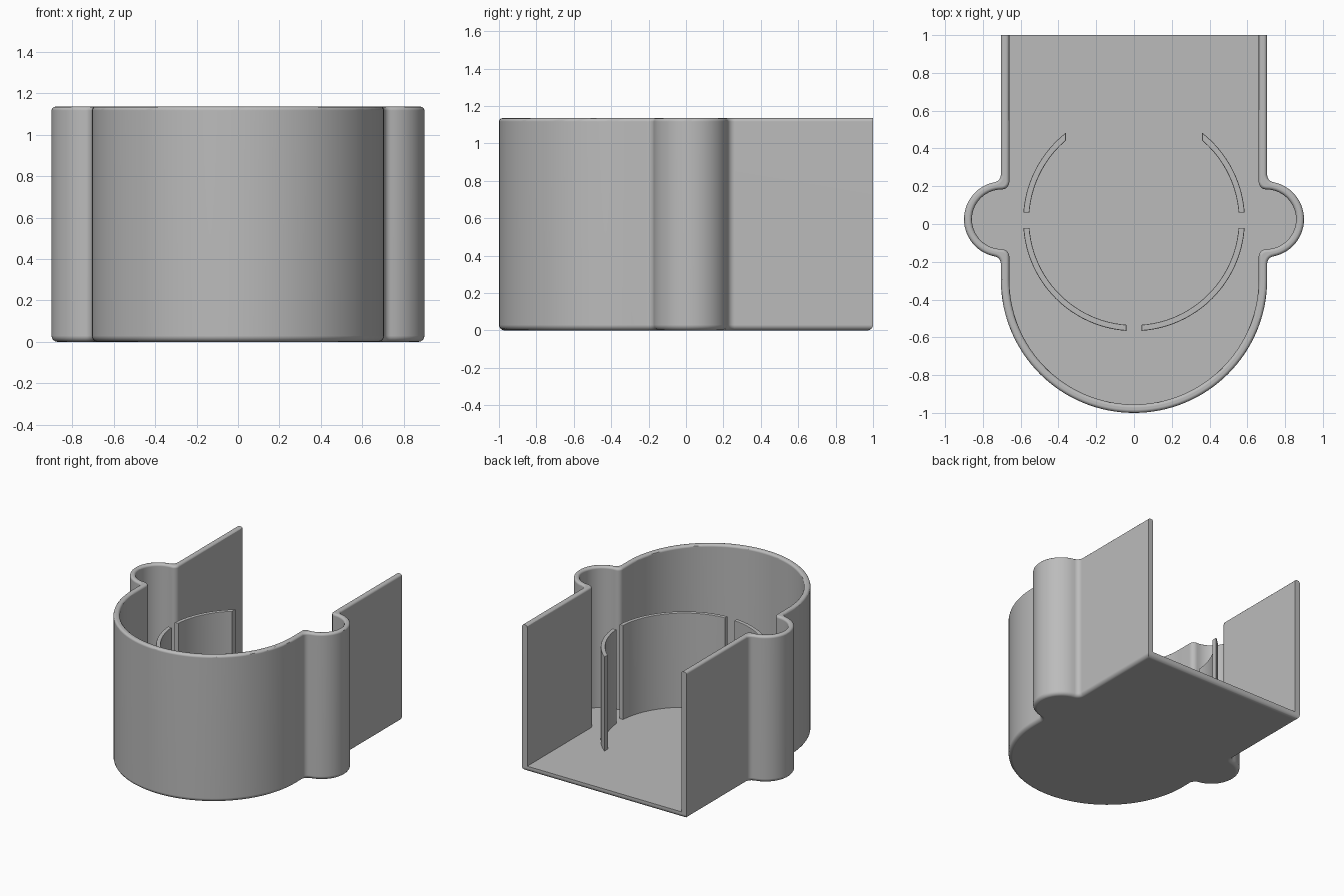
import bpy, bmesh
from math import sin, cos, asin, acos, atan2, sqrt, pi

cube = bpy.data.objects.get("Cube")
if cube:
    bpy.data.objects.remove(cube, do_unlink=True)

HEIGHT, FLOOR, CLIP_TOP = 1.135, 0.045, 0.775
FRONT_Y = -0.295            # centre of the rounded front
LOBE_X, LOBE_Y = 0.70, 0.025  # centre of the side lobes
RING_Y, GAP = 0.02, 0.04    # centre of the clip ring and half its gaps

grey = bpy.data.materials.new("plain grey")
grey.use_nodes = True
grey.diffuse_color = (0.5, 0.5, 0.5, 1)
grey.node_tree.nodes["Principled BSDF"].inputs["Base Color"].default_value = (0.5, 0.5, 0.5, 1)


def arc(cx, cy, r, a, b, n):
    return [(cx + r * cos(a + (b - a) * i / n), cy + r * sin(a + (b - a) * i / n))
            for i in range(n + 1)]


def outline(w, lobe, fillet):
    """Open path from the right back end, round the front, to the left back end."""
    dx = w + fillet - LOBE_X
    dy = sqrt((lobe + fillet) ** 2 - dx ** 2)
    t = atan2(dy, dx)
    half = arc(0, FRONT_Y, w, -pi / 2, 0, 32)
    half += arc(w + fillet, LOBE_Y - dy, fillet, pi, pi - t, 6)
    half += arc(LOBE_X, LOBE_Y, lobe, -t, t, 28)[1:]
    half += arc(w + fillet, LOBE_Y + dy, fillet, pi + t, pi, 6)[1:]
    half.append((w, 1))
    return [(-x, y) for x, y in reversed(half[1:])] + half


def finish(bm, name):
    bmesh.ops.recalc_face_normals(bm, faces=bm.faces[:])
    mesh = bpy.data.meshes.new(name)
    bm.to_mesh(mesh)
    bm.free()
    mesh.materials.append(grey)
    ob = bpy.data.objects.new(name, mesh)
    bpy.context.collection.objects.link(ob)
    bpy.ops.object.select_all(action='DESELECT')
    ob.select_set(True)
    bpy.context.view_layer.objects.active = ob
    bpy.ops.object.shade_smooth_by_angle(angle=pi / 6)
    ob.modifiers.new("flat_face_shading", 'WEIGHTED_NORMAL').keep_sharp = True
    return ob


def bevel(bm, edges, size, segments):
    bmesh.ops.bevel(bm, geom=edges, offset=size, offset_type='OFFSET', segments=segments,
                    profile=0.5, affect='EDGES', clamp_overlap=False)


# Tray: floor and wall in one open-backed shell
bm = bmesh.new()
outer, inner = outline(0.705, 0.2, 0.04), outline(0.66, 0.158, 0.04)
ring = lambda path, z: [bm.verts.new((x, y, z)) for x, y in path]
base, rim_out = ring(outer, 0), ring(outer, HEIGHT)
inside, rim_in = ring(inner, FLOOR), ring(inner, HEIGHT)
for low, high in ((base, rim_out), (inside, rim_in)):
    for i in range(len(low) - 1):
        bm.faces.new((low[i], low[i + 1], high[i + 1], high[i]))
bm.faces.new(base)
bm.faces.new(inside)
bm.faces.new(rim_out + rim_in[::-1])
bm.faces.new((base[0], rim_out[0], rim_in[0], inside[0],
              inside[-1], rim_in[-1], rim_out[-1], base[-1]))
bmesh.ops.recalc_face_normals(bm, faces=bm.faces[:])
at = lambda e, z: all(abs(v.co.z - z) < 1e-5 for v in e.verts)
in_back = lambda e: all(v.co.y > 0.999 for v in e.verts)
bevel(bm, [e for e in bm.edges if at(e, 0)], 0.03, 4)
bevel(bm, [e for e in bm.edges if at(e, HEIGHT) and not in_back(e)], 0.018, 3)
finish(bm, "tray_shell")


# Clip ring: four curved upright strips with square-cut gaps
def clip(name, side, span):
    bm = bmesh.new()
    paths = []
    for r in (0.587, 0.555):
        a, b = span(r)
        paths.append([(side * x, y) for x, y in arc(0, RING_Y, r, a, b, 24)])
    loop = paths[0] + paths[1][::-1]
    low = [bm.verts.new((x, y, FLOOR - 0.01)) for x, y in loop]
    high = [bm.verts.new((x, y, CLIP_TOP)) for x, y in loop]
    n = len(loop)
    for i in range(n):
        j = (i + 1) % n
        bm.faces.new((low[i], low[j], high[j], high[i]))
    bm.faces.new(low)
    bm.faces.new(high)
    bmesh.ops.recalc_face_normals(bm, faces=bm.faces[:])
    bevel(bm, [e for e in bm.edges if at(e, CLIP_TOP)], 0.006, 2)
    finish(bm, name)


for side, word in ((1, "left"), (-1, "right")):
    clip(word + "_front_clip", side, lambda r: (asin(GAP / r) - pi / 2, -asin(GAP / r)))
    clip(word + "_back_clip", side, lambda r: (asin(GAP / r), acos(0.36 / r)))
